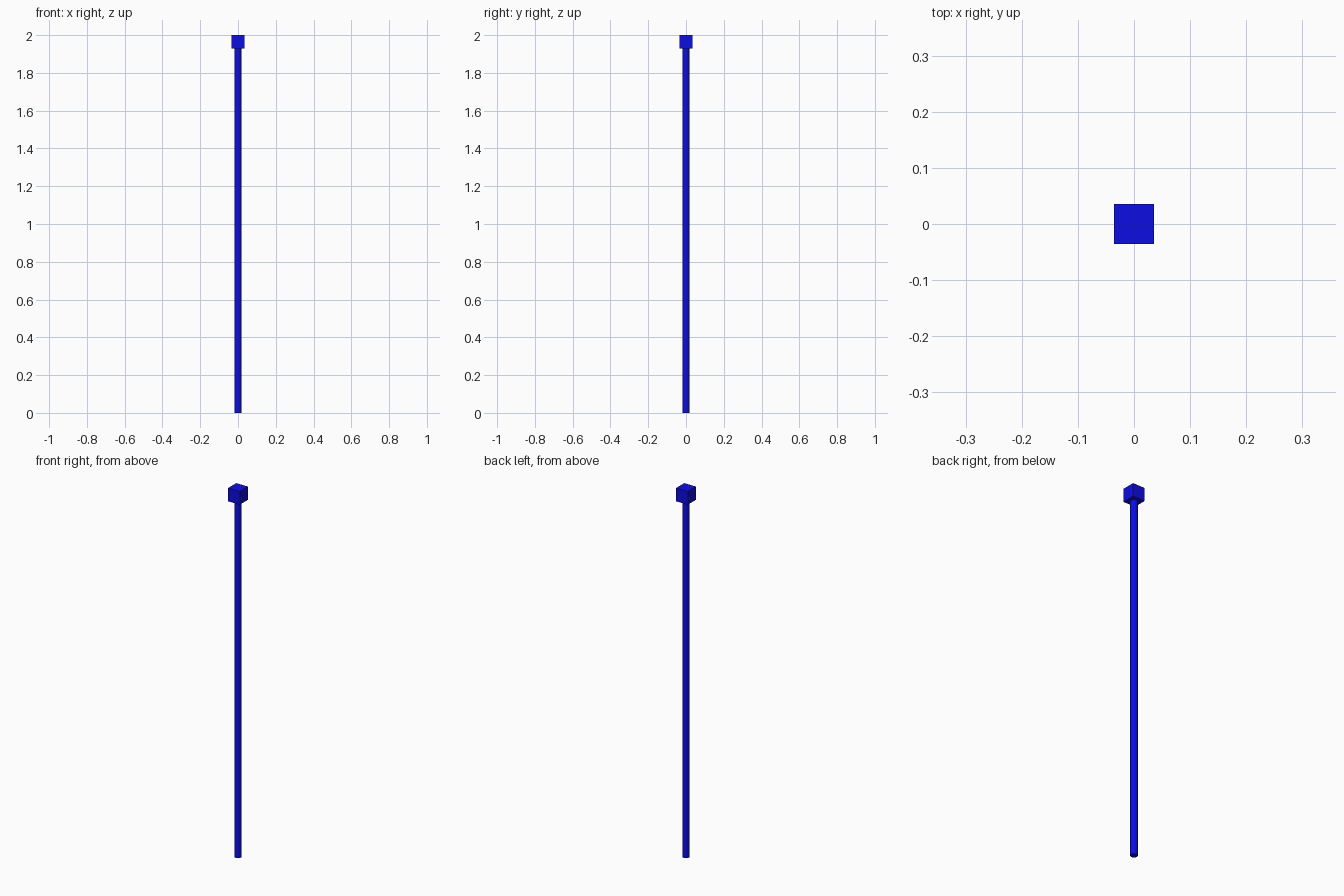
import bpy

if "Cube" in bpy.data.objects:
    bpy.data.objects.remove(bpy.data.objects["Cube"])

HEIGHT = 2.0
HEAD = 0.071      # edge length of the cube head
RADIUS = 0.018    # pole radius

blue = bpy.data.materials.new("blue")
blue.diffuse_color = (0.004, 0.004, 0.75, 1)
blue.use_nodes = True
blue.node_tree.nodes["Principled BSDF"].inputs["Base Color"].default_value = blue.diffuse_color


def finish(name):
    obj = bpy.context.object
    obj.name = name
    obj.data.materials.append(blue)
    return obj


# Long round pole, ending at the underside of the head
pole_len = HEIGHT - HEAD
bpy.ops.mesh.primitive_cylinder_add(vertices=32, radius=RADIUS, depth=pole_len,
                                    location=(0, 0, pole_len / 2))
finish("pole")
bpy.ops.object.shade_smooth_by_angle()

# Cube head on top
bpy.ops.mesh.primitive_cube_add(size=HEAD, location=(0, 0, HEIGHT - HEAD / 2))
finish("head")
